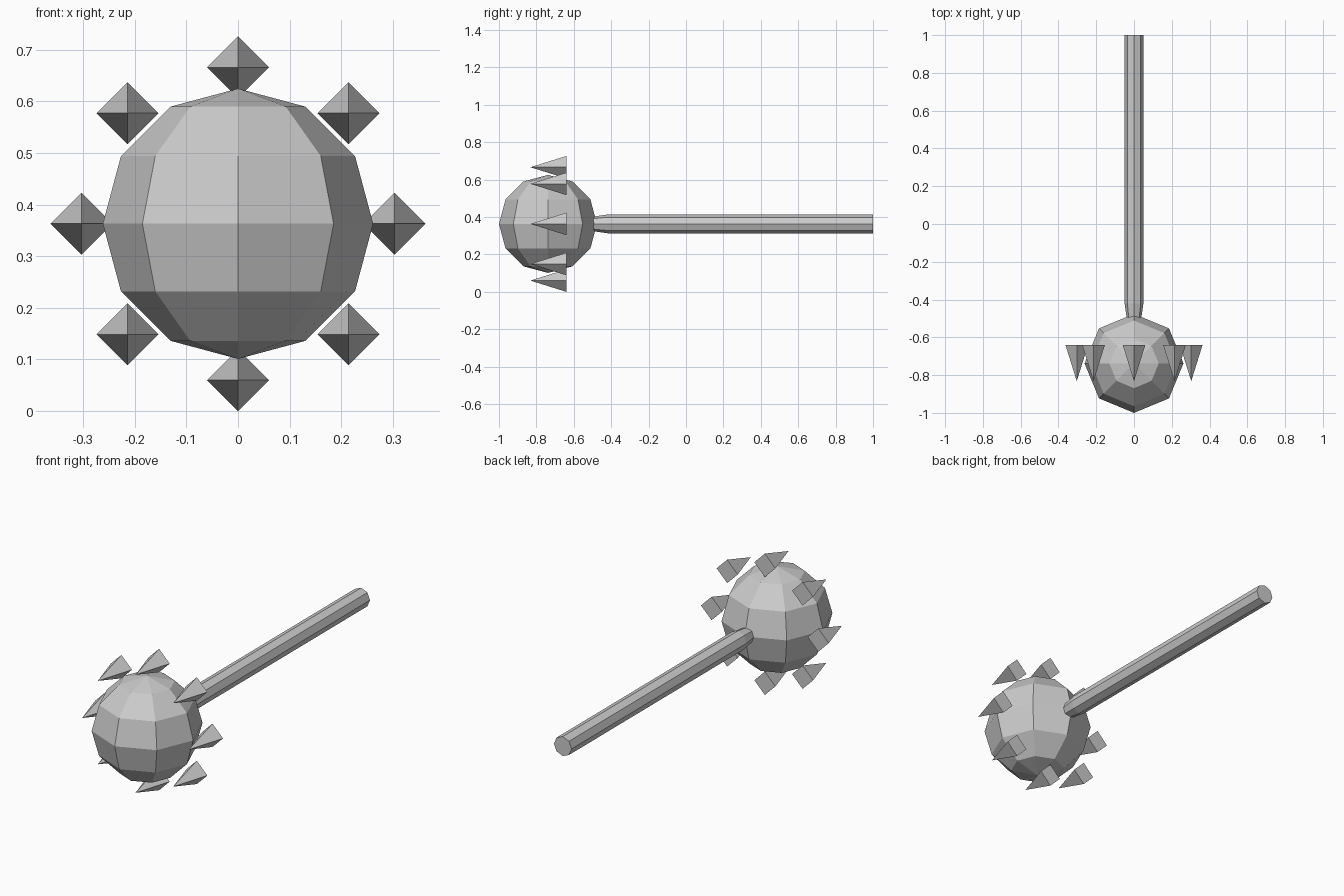
import bpy, bmesh
from math import sin, cos, pi

if "Cube" in bpy.data.objects:
    bpy.data.objects.remove(bpy.data.objects["Cube"])

CZ = 0.363        # height of the main axis
HEAD_Y = -0.738   # centre of the ball


def lathe_y(name, profile, sides):
    """Closed faceted body around the y axis from (y, radius) pairs; radius 0 is a tip."""
    bm = bmesh.new()
    rings = []
    for y, r in profile:
        n = sides if r > 0 else 1
        rings.append([bm.verts.new((r * cos(2 * pi * i / sides), y, r * sin(2 * pi * i / sides)))
                      for i in range(n)])
    for a, b in zip(rings, rings[1:]):
        for i in range(sides):
            j = (i + 1) % sides
            bm.faces.new([a[i % len(a)], a[j]] + ([b[j], b[i]] if len(b) > 1 else [b[0]]))
    for ring in (rings[0], rings[-1]):
        if len(ring) > 1:
            bm.faces.new(ring)
    bmesh.ops.recalc_face_normals(bm, faces=bm.faces)
    mesh = bpy.data.meshes.new(name)
    bm.to_mesh(mesh)
    bm.free()
    obj = bpy.data.objects.new(name, mesh)
    bpy.context.collection.objects.link(obj)
    return obj


# Ball head
bpy.ops.mesh.primitive_uv_sphere_add(segments=8, ring_count=6, radius=0.262,
                                     location=(0, HEAD_Y, CZ))
bpy.context.object.name = "mace_head"

# Handle, narrowing where it enters the head
handle = lathe_y("handle", [(1.0, 0.05), (-0.42, 0.05), (-0.51, 0.037)], 8)
handle.location.z = CZ

# Ring of forward-pointing spikes
for k in range(8):
    a = k * pi / 4
    spike = lathe_y(f"spike_{k + 1}", [(-0.64, 0.06), (-0.832, 0)], 4)
    spike.location = (0.303 * cos(a), 0, CZ + 0.303 * sin(a))
